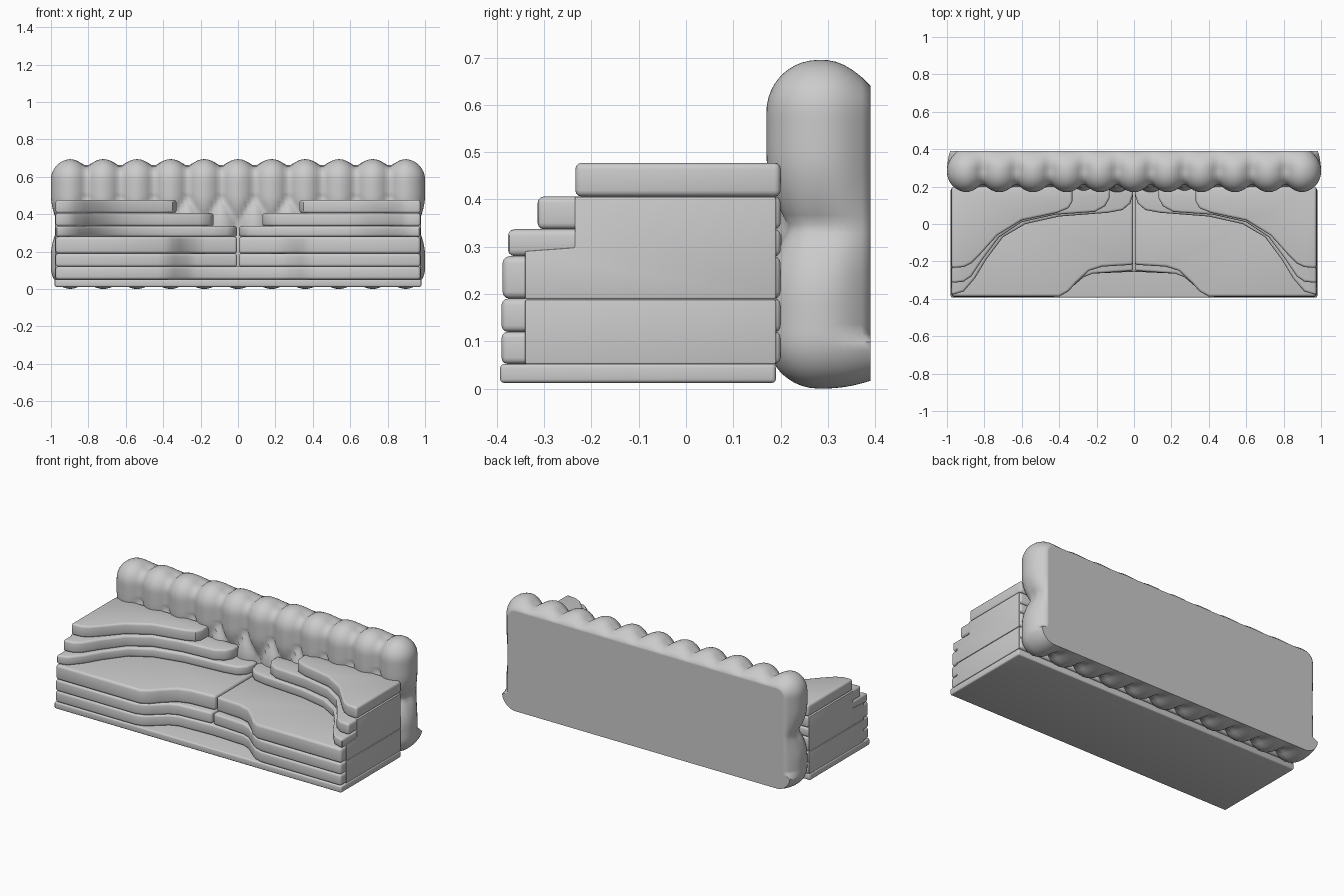
import bpy, bmesh, math
from mathutils import Vector

if "Cube" in bpy.data.objects:
    bpy.data.objects.remove(bpy.data.objects["Cube"])


def finish(name, bm, mirror=False, angle=35):
    bmesh.ops.recalc_face_normals(bm, faces=bm.faces)
    me = bpy.data.meshes.new(name)
    bm.to_mesh(me)
    bm.free()
    ob = bpy.data.objects.new(name, me)
    bpy.context.collection.objects.link(ob)
    bpy.ops.object.select_all(action='DESELECT')
    ob.select_set(True)
    bpy.context.view_layer.objects.active = ob
    bpy.ops.object.shade_smooth_by_angle(angle=math.radians(angle))
    if mirror:
        m = ob.modifiers.new("Mirror", 'MIRROR')
        m.use_clip = False
        m.use_mirror_merge = False
    return ob


def slab(name, outline, lo, hi, bevel, axis='Z', mirror=False):
    """Extrude an outline between lo and hi, rounding the sharp edges."""
    bm = bmesh.new()
    put = (lambda a, b: (a, b, lo)) if axis == 'Z' else (lambda a, b: (lo, a, b))
    face = bm.faces.new([bm.verts.new(put(a, b)) for a, b in outline])
    new = bmesh.ops.extrude_face_region(bm, geom=[face])['geom']
    step = Vector((0, 0, hi - lo)) if axis == 'Z' else Vector((hi - lo, 0, 0))
    bmesh.ops.translate(bm, vec=step, verts=[v for v in new if isinstance(v, bmesh.types.BMVert)])
    bmesh.ops.recalc_face_normals(bm, faces=bm.faces)
    sharp = [e for e in bm.edges if e.calc_face_angle(0) > math.radians(50)]
    bmesh.ops.bevel(bm, geom=sharp, offset=bevel, segments=3, profile=0.5, affect='EDGES')
    return finish(name, bm, mirror)


BACK = 0.20      # rear end of the layers, tucked against the backrest
SIDE = 0.975

# plinth, straight across the front
slab("base", [(-0.98, -0.393), (0.98, -0.393), (0.98, 0.19), (-0.98, 0.19)], 0.012, 0.052, 0.008)

# lowest layer: one piece with a recess at the front
notch = [(0.22, -0.265), (0.27, -0.285), (0.34, -0.345), (0.38, -0.375), (0.43, -0.39)]
right = [(0, -0.255)] + notch + [(SIDE, -0.39)]
slab("lower_layer", [(-x, y) for x, y in right[:0:-1]] + right + [(SIDE, BACK), (-SIDE, BACK)],
     0.052, 0.12, 0.013)

# split middle layer and seat
slab("middle_layer", [(0.005, BACK), (0.005, -0.25)] + notch + [(SIDE, -0.39), (SIDE, BACK)],
     0.12, 0.19, 0.013, mirror=True)
slab("seat", [(0.005, BACK), (0.005, -0.218), (0.17, -0.228), (0.24, -0.25), (0.31, -0.315),
              (0.35, -0.36), (0.4, -0.388), (SIDE, -0.388), (SIDE, BACK)],
     0.19, 0.28, 0.015, mirror=True)

# three curved terraces forming the arms
steps = [
    ("lower_arm_step", 0.28, 0.337,
     [(0.005, BACK), (0.005, 0.16), (0.02, 0.11), (0.06, 0.075), (0.14, 0.06), (0.4, 0.04),
      (0.58, 0.0), (0.7, -0.07), (0.79, -0.19), (0.85, -0.29), (0.91, -0.36), (SIDE, -0.38)]),
    ("middle_arm_step", 0.337, 0.406,
     [(0.13, BACK), (0.13, 0.14), (0.155, 0.095), (0.21, 0.065), (0.42, 0.05), (0.6, 0.01),
      (0.72, -0.07), (0.81, -0.19), (0.87, -0.28), (0.91, -0.308), (SIDE, -0.315)]),
    ("top_arm_step", 0.406, 0.477,
     [(0.33, BACK), (0.33, 0.12), (0.35, 0.085), (0.41, 0.06), (0.6, 0.02), (0.73, -0.06),
      (0.82, -0.16), (0.87, -0.21), (0.91, -0.23), (SIDE, -0.235)]),
]
for name, lo, hi, pts in steps:
    slab(name, pts + [(SIDE, BACK)], lo, hi, 0.013, mirror=True)

# flush panels on the ends
slab("lower_side_panel", [(-0.34, 0.052), (0.19, 0.052), (0.19, 0.188), (-0.34, 0.188)],
     0.92, 0.978, 0.003, axis='X', mirror=True)
slab("upper_side_panel", [(-0.34, 0.19), (0.19, 0.19), (0.19, 0.405), (-0.235, 0.405),
                          (-0.235, 0.298), (-0.34, 0.29)],
     0.92, 0.978, 0.003, axis='X', mirror=True)

# tufted backrest: gridded box, rounded everywhere but the rear, with diamond quilting
R, PITCH = 0.11, 0.18
low, high = Vector((-1, 0.17, 0)), Vector((1, 0.39, 0.695))
bm = bmesh.new()
bmesh.ops.create_cube(bm, size=1)
for v in bm.verts:
    v.co = Vector([(low[i] + high[i]) / 2 + v.co[i] * (high[i] - low[i]) for i in range(3)])
for axis, cuts in ((0, 100), (1, 12), (2, 36)):
    normal = Vector((0, 0, 0))
    normal[axis] = 1
    for i in range(1, cuts):
        p = low.copy()
        p[axis] += (high[axis] - low[axis]) * i / cuts
        bmesh.ops.bisect_plane(bm, geom=bm.verts[:] + bm.edges[:] + bm.faces[:],
                               plane_co=p, plane_no=normal)


def tuft(x, z):
    """0 in the creases, 1 on top of the pads."""
    a = (max(-0.9, min(0.9, x)) - PITCH / 2) / PITCH
    b = (max(0.18, min(0.5, z)) - 0.5) / 0.32
    return math.sqrt(abs(math.sin(math.pi * (a + b)) * math.sin(math.pi * (a - b))))


for v in bm.verts:
    p = v.co.copy()
    core = Vector((max(-1 + R, min(1 - R, p.x)), max(0.17 + R, p.y), max(R, min(0.695 - R, p.z))))
    n = p - core
    size = max(abs(c) for c in n)
    if size < 1e-6:
        continue
    t = max(0, (p.y - 0.29) / 0.10)
    radius = R * (1 - 0.5 * t * t)
    if p.z < R:      # the underside stays nearly level
        radius = R * (1 - 0.15 * t * t)
    radius -= 0.052 * (1 - tuft(p.x, p.z) ** 0.8) * max(0, 1 - t)
    v.co = core + n.normalized() * radius * min(1, size / R)
finish("tufted_backrest", bm, angle=60)
